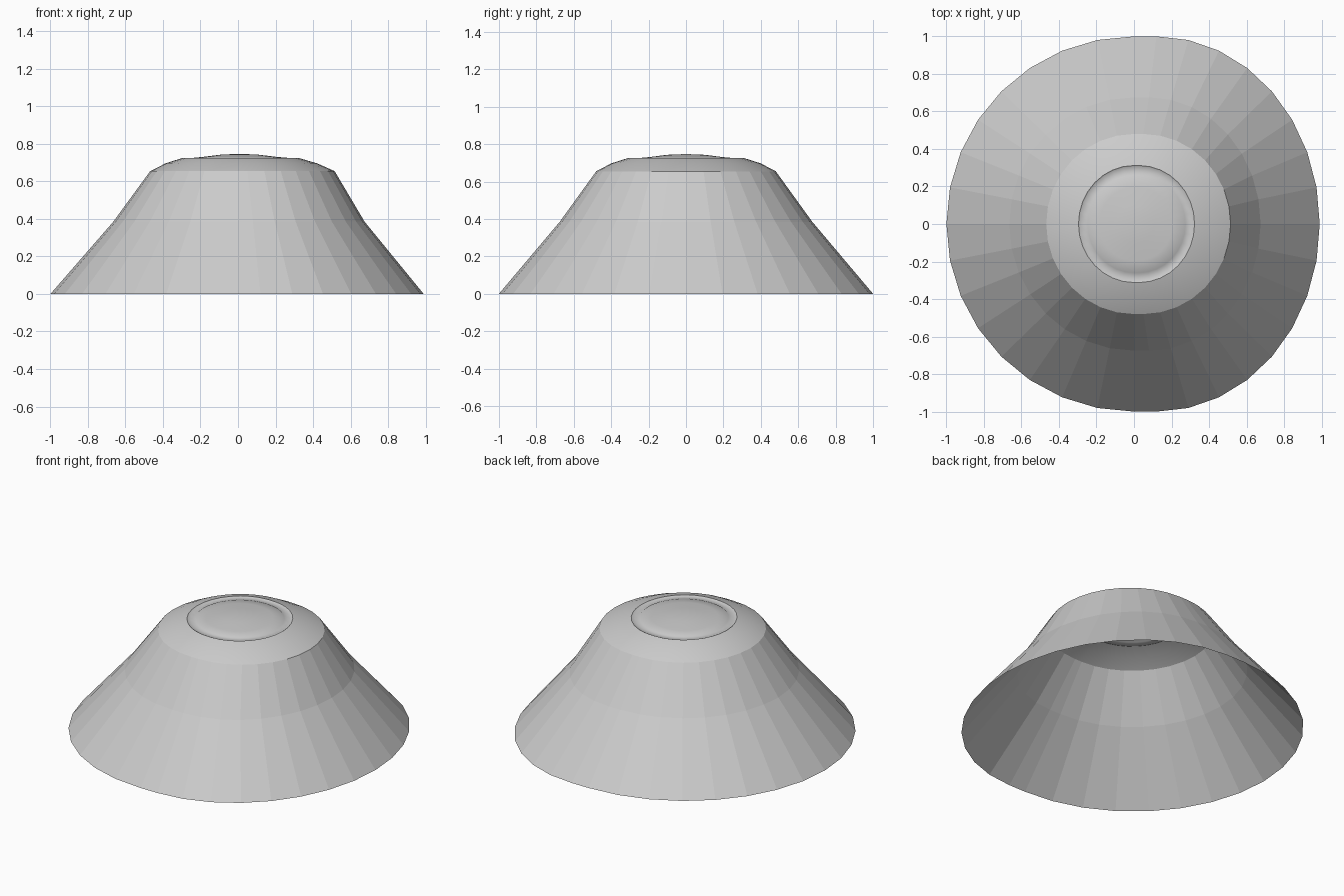
import bpy, bmesh, math

if "Cube" in bpy.data.objects:
    bpy.data.objects.remove(bpy.data.objects["Cube"])

HALF = 16  # segments per half ring


def ring_points(left, right, depth, split, z):
    """Ring made of two half ellipses; the right half starts at x = split."""
    pts = []
    for i in range(HALF + 1):      # right half, front to back
        a = -math.pi / 2 + math.pi * i / HALF
        pts.append((split + (right - split) * math.cos(a), depth * math.sin(a), z))
    for i in range(HALF + 1):      # left half, back to front
        a = math.pi / 2 + math.pi * i / HALF
        pts.append((left * math.cos(a), depth * math.sin(a), z))
    return pts


def loft(name, rings, apex=None, smooth=False):
    bm = bmesh.new()
    loops = [[bm.verts.new(p) for p in ring_points(*r)] for r in rings]
    n = len(loops[0])
    for a, b in zip(loops, loops[1:]):
        for i in range(n):
            j = (i + 1) % n
            bm.faces.new((a[i], a[j], b[j], b[i]))
    if apex:
        tip = bm.verts.new(apex)
        last = loops[-1]
        for i in range(n):
            bm.faces.new((last[i], last[(i + 1) % n], tip))
    for f in bm.faces:
        f.smooth = smooth
    mesh = bpy.data.meshes.new(name)
    bm.to_mesh(mesh)
    bm.free()
    obj = bpy.data.objects.new(name, mesh)
    bpy.context.collection.objects.link(obj)
    return obj


# Flared open wall: left, right, depth, split, z
loft("flared_wall", [
    (1.0, 0.99, 1.0, 0.12, 0.0),
    (0.665, 0.675, 0.675, 0.08, 0.385),
    (0.468, 0.515, 0.48, 0.05, 0.655),
])

# Rounded shoulder above the wall
loft("shoulder", [
    (0.468, 0.515, 0.48, 0.05, 0.655),
    (0.385, 0.42, 0.40, 0.035, 0.697),
    (0.296, 0.323, 0.312, 0.027, 0.725),
], smooth=True)

# Shallow groove and low domed cap
loft("domed_cap", [
    (0.296, 0.323, 0.312, 0.027, 0.725),
    (0.291, 0.318, 0.307, 0.027, 0.721),
    (0.252, 0.279, 0.265, 0.025, 0.721),
    (0.247, 0.274, 0.260, 0.025, 0.725),
    (0.185, 0.205, 0.195, 0.02, 0.731),
    (0.09, 0.105, 0.10, 0.012, 0.743),
], apex=(0.01, 0, 0.747), smooth=True)
